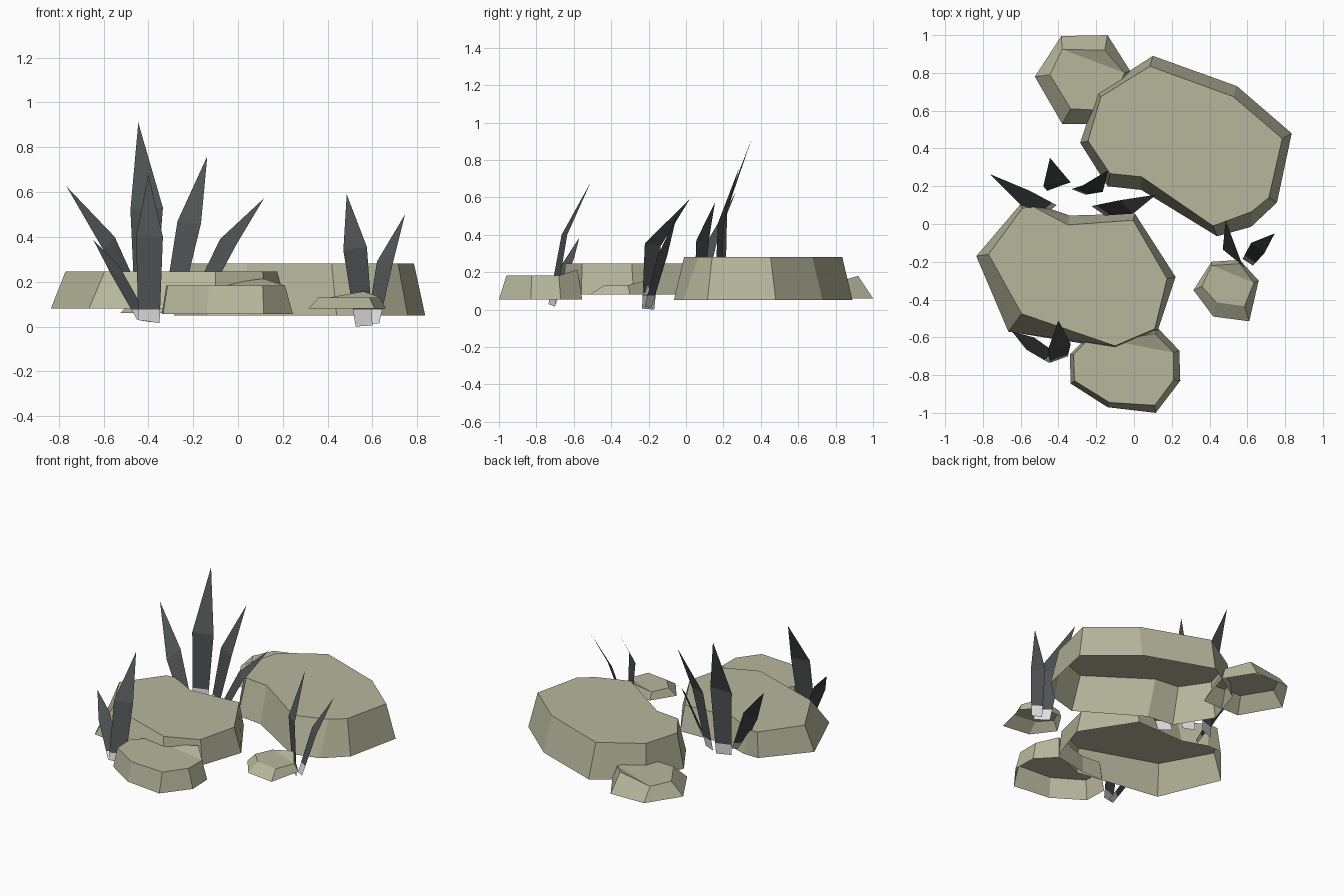
import bpy
import bmesh
from mathutils import Vector


def material(name, rgb):
    m = bpy.data.materials.new(name)
    m.diffuse_color = (*rgb, 1)
    return m


STONE = material("stone", (0.475, 0.47, 0.335))
BLADE = material("dark blade", (0.075, 0.085, 0.088))
STEM = material("pale stem", (0.75, 0.75, 0.75))


def finish(name, bm, mats):
    me = bpy.data.meshes.new(name)
    bm.to_mesh(me)
    bm.free()
    for m in mats:
        me.materials.append(m)
    ob = bpy.data.objects.new(name, me)
    bpy.context.collection.objects.link(ob)


def rock(name, bottom, top, z0, z1, peak=None, rise=0.0):
    """Open-bottomed slab between two outlines; one top corner may be raised."""
    bm = bmesh.new()
    lo = [bm.verts.new((x, y, z0)) for x, y in bottom]
    hi = [bm.verts.new((x, y, z1)) for x, y in top]
    n = len(lo)
    for i in range(n):
        j = (i + 1) % n
        bm.faces.new((lo[i], lo[j], hi[j], hi[i]))
    cap = bm.faces.new(hi)
    if peak is not None:
        bmesh.utils.face_split(cap, hi[peak - 1], hi[(peak + 1) % n])
        hi[peak].co.z += rise
    bmesh.ops.recalc_face_normals(bm, faces=bm.faces)
    if max(bm.faces, key=lambda f: f.calc_center_median().z).normal.z < 0:
        bmesh.ops.reverse_faces(bm, faces=bm.faces)
    finish(name, bm, [STONE])


def leaf(name, base, mid, tip, pale=0.075):
    """Flat blade: base pair, wide middle pair, pointed tip; pale foot below a set height."""
    bm = bmesh.new()
    b = [Vector(p) for p in base]
    m = [Vector(p) for p in mid]
    cut = [p.lerp(q, (pale - p.z) / (q.z - p.z)) for p, q in zip(b, m)]
    rows = [[bm.verts.new(p) for p in r] for r in (b, cut, m)]
    for k in range(2):
        f = bm.faces.new((rows[k][0], rows[k][1], rows[k + 1][1], rows[k + 1][0]))
        f.material_index = 1 - k
    bm.faces.new((rows[2][0], rows[2][1], bm.verts.new(tip)))
    finish(name, bm, [BLADE, STEM])


# Rocks
rock("large_back_rock",
     [(.10, .89), (.545, .73), (.835, .48), (.757, .114), (.62, -.015), (.44, -.065),
      (.04, .18), (-.14, .20), (-.285, .43), (-.196, .70)],
     [(.085, .835), (.524, .675), (.785, .452), (.714, .14), (.624, .066), (.418, -.01),
      (.04, .25), (-.127, .267), (-.243, .44), (-.175, .675)], .05, .282)
rock("large_front_rock",
     [(-.605, .10), (-.835, -.17), (-.665, -.57), (-.10, -.66), (.127, -.56), (.22, -.28),
      (.005, .055), (-.34, .045), (-.50, .10)],
     [(-.59, .085), (-.77, -.16), (-.595, -.475), (-.10, -.645), (.11, -.555), (.175, -.29),
      (-.005, .02), (-.35, -.005), (-.53, .09)], .08, .245)
rock("low_front_rock",
     [(-.34, -.69), (-.335, -.845), (-.14, -.97), (.115, -1.0), (.245, -.83),
      (.24, -.67), (.13, -.555), (-.10, -.60), (-.25, -.60)],
     [(-.32, -.69), (-.315, -.83), (-.13, -.945), (.11, -.96), (.21, -.825),
      (.21, -.68), (.11, -.58), (-.11, -.62), (-.24, -.61)], .055, .182, 6, .032)
rock("small_back_rock",
     [(-.385, .995), (-.14, 1.0), (-.02, .81), (-.11, .53), (-.38, .53), (-.525, .78)],
     [(-.38, .925), (-.155, .92), (-.05, .80), (-.13, .60), (-.335, .61), (-.445, .79)],
     .06, .145, 1, .035)
rock("small_right_rock",
     [(.41, -.20), (.56, -.19), (.66, -.30), (.61, -.515), (.42, -.49), (.315, -.35)],
     [(.41, -.22), (.56, -.21), (.635, -.31), (.585, -.435), (.435, -.415), (.36, -.33)],
     .08, .13, 1, .027)

# Middle leaf cluster
leaf("middle_leaf_tall", [(-.46, .175, .09), (-.37, .21, .09)],
     [(-.48, .20, .52), (-.335, .22, .53)], (-.445, .35, .91), .16)
leaf("middle_leaf_left", [(-.46, .06, .09), (-.41, .10, .09)],
     [(-.60, .10, .34), (-.55, .175, .40)], (-.765, .265, .625), .14)
leaf("middle_leaf_right", [(-.33, .185, .09), (-.255, .155, .09)],
     [(-.27, .205, .47), (-.165, .17, .46)], (-.137, .285, .76), .15)
leaf("middle_leaf_low", [(-.225, .095, .09), (-.155, .045, .09)],
     [(-.08, .125, .39), (-.005, .055, .37)], (.117, .155, .573), .14)

# Front leaf cluster
leaf("front_leaf_tall", [(-.445, -.735, .03), (-.35, -.70, .015)],
     [(-.455, -.665, .40), (-.335, -.635, .40)], (-.40, -.51, .68))
leaf("front_leaf_low", [(-.45, -.735, .03), (-.39, -.70, .02)],
     [(-.57, -.665, .24), (-.53, -.60, .27)], (-.645, -.57, .385))

# Right leaf cluster
leaf("right_leaf_tall", [(.525, -.17, 0), (.60, -.235, .005)],
     [(.47, -.135, .34), (.575, -.22, .355)], (.485, .02, .59))
leaf("right_leaf_low", [(.575, -.185, .01), (.63, -.22, .015)],
     [(.62, -.10, .29), (.69, -.155, .28)], (.745, -.05, .50))
